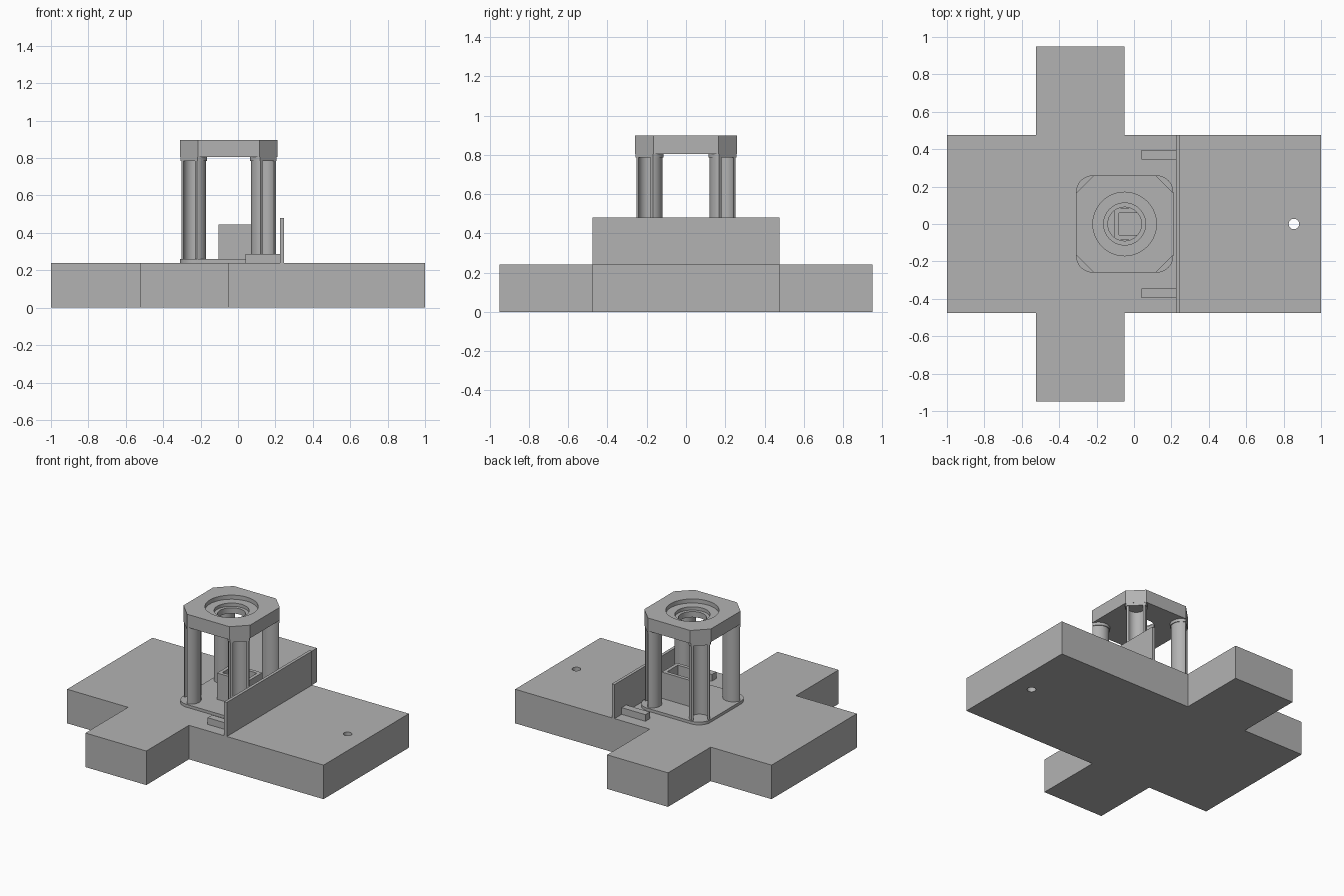
import bpy, bmesh, math

if "Cube" in bpy.data.objects:
    bpy.data.objects.remove(bpy.data.objects["Cube"], do_unlink=True)

grey = bpy.data.materials.new("plain grey")
grey.use_nodes = True
GREY = (0.45, 0.45, 0.45, 1)
grey.diffuse_color = GREY
grey.node_tree.nodes["Principled BSDF"].inputs["Base Color"].default_value = GREY

CX = -0.05       # tower centre on x
TOP = 0.24       # top of the base
DECK = 0.26      # top of the tower's foot plate
HALF = 0.26      # half width of the tower


def prism(name, outline, z0, z1):
    """Extrude a closed outline from z0 to z1."""
    bm = bmesh.new()
    face = bm.faces.new([bm.verts.new((x, y, z0)) for x, y in outline])
    up = bmesh.ops.extrude_face_region(bm, geom=[face])["geom"]
    for v in up:
        if isinstance(v, bmesh.types.BMVert):
            v.co.z = z1
    bmesh.ops.recalc_face_normals(bm, faces=bm.faces)
    mesh = bpy.data.meshes.new(name)
    bm.to_mesh(mesh)
    bm.free()
    obj = bpy.data.objects.new(name, mesh)
    bpy.context.collection.objects.link(obj)
    mesh.materials.append(grey)
    return obj


def rect(x0, x1, y0, y1):
    return [(x0, y0), (x1, y0), (x1, y1), (x0, y1)]


def arc(cx, cy, r, a0, a1, n):
    angles = [a0 + (a1 - a0) * i / n for i in range(n + 1)]
    return [(cx + r * math.cos(a), cy + r * math.sin(a)) for a in angles]


def circle(cx, cy, r, n=48):
    return arc(cx, cy, r, 0, math.tau, n)[:-1]


def cut(obj, outline, z0, z1):
    """Subtract a prism and bake the result."""
    cutter = prism("cutter", outline, z0, z1)
    cutter.hide_render = True
    mod = obj.modifiers.new("cut", "BOOLEAN")
    mod.operation = "DIFFERENCE"
    mod.solver = "EXACT"
    mod.object = cutter
    graph = bpy.context.evaluated_depsgraph_get()
    mesh = bpy.data.meshes.new_from_object(obj.evaluated_get(graph))
    obj.modifiers.clear()
    obj.data = mesh
    bpy.data.objects.remove(cutter, do_unlink=True)


def smooth(obj):
    bpy.ops.object.select_all(action="DESELECT")
    obj.select_set(True)
    bpy.context.view_layer.objects.active = obj
    bpy.ops.object.shade_smooth_by_angle(angle=math.radians(30))


# Cross-shaped base with a small through hole
L, W, A0, A1, ARM = 1.0, 0.475, -0.525, -0.05, 0.95
half = [(-L, -W), (A0, -W), (A0, -ARM), (A1, -ARM), (A1, -W), (L, -W)]
base = prism("base", half + [(x, -y) for x, y in reversed(half)], 0, TOP)
cut(base, circle(0.855, 0, 0.028, 32), -0.1, TOP + 0.1)
smooth(base)

# Upright divider and its two support blocks
prism("divider_wall", rect(0.225, 0.246, -W, W), TOP, 0.48)
for side, s in (("left", 1), ("right", -1)):
    y0, y1 = sorted((s * 0.345, s * 0.395))
    prism(side + "_wall_support", rect(0.04, 0.225, y0, y1), TOP, 0.287)

# Rounded foot plate of the tower
R = 0.09
plate = []
for i, (sx, sy) in enumerate([(1, 1), (-1, 1), (-1, -1), (1, -1)]):
    a = i * math.pi / 2
    plate += arc(CX + sx * (HALF - R), sy * (HALF - R), R, a, a + math.pi / 2, 10)
smooth(prism("foot_plate", plate, TOP, DECK))

# Open box in the middle of the tower
box = prism("open_box", rect(-0.105, 0.13, -0.085, 0.085), DECK, 0.445)
cut(box, rect(-0.08, 0.105, -0.06, 0.06), DECK + 0.02, 0.6)

# Corner posts: hollow, open along the outer corner, with a solid cap
POST, RO, RI, FLAT = 0.1875, 0.0675, 0.055, 0.033
for i in range(4):
    t = math.pi / 4 + i * math.pi / 2
    px = CX + POST * math.sqrt(2) * math.cos(t)
    py = POST * math.sqrt(2) * math.sin(t)
    a, b = math.acos(FLAT / RO), math.acos(FLAT / RI)
    outer = arc(px, py, RO, t + a, t + math.tau - a, 28)
    inner = arc(px, py, RI, t + math.tau - b, t + b, 24)
    smooth(prism(f"post_{i + 1}", outer + inner, DECK, 0.786))
    c = math.acos(0.035 / 0.0725)
    cap = arc(px, py, 0.0725, t + c, t + math.tau - c, 28)
    smooth(prism(f"post_cap_{i + 1}", cap, 0.785, 0.82))

# Chamfered head with a stepped round opening
C = HALF - 0.095
corners = [(HALF, -C), (HALF, C), (C, HALF), (-C, HALF),
           (-HALF, C), (-HALF, -C), (-C, -HALF), (C, -HALF)]
head = prism("head", [(CX + x, y) for x, y in corners], 0.805, 0.897)
for radius, floor in ((0.17, 0.868), (0.1125, 0.845), (0.09, 0.7)):
    cut(head, circle(CX, 0, radius), floor, 1.0)
smooth(head)
